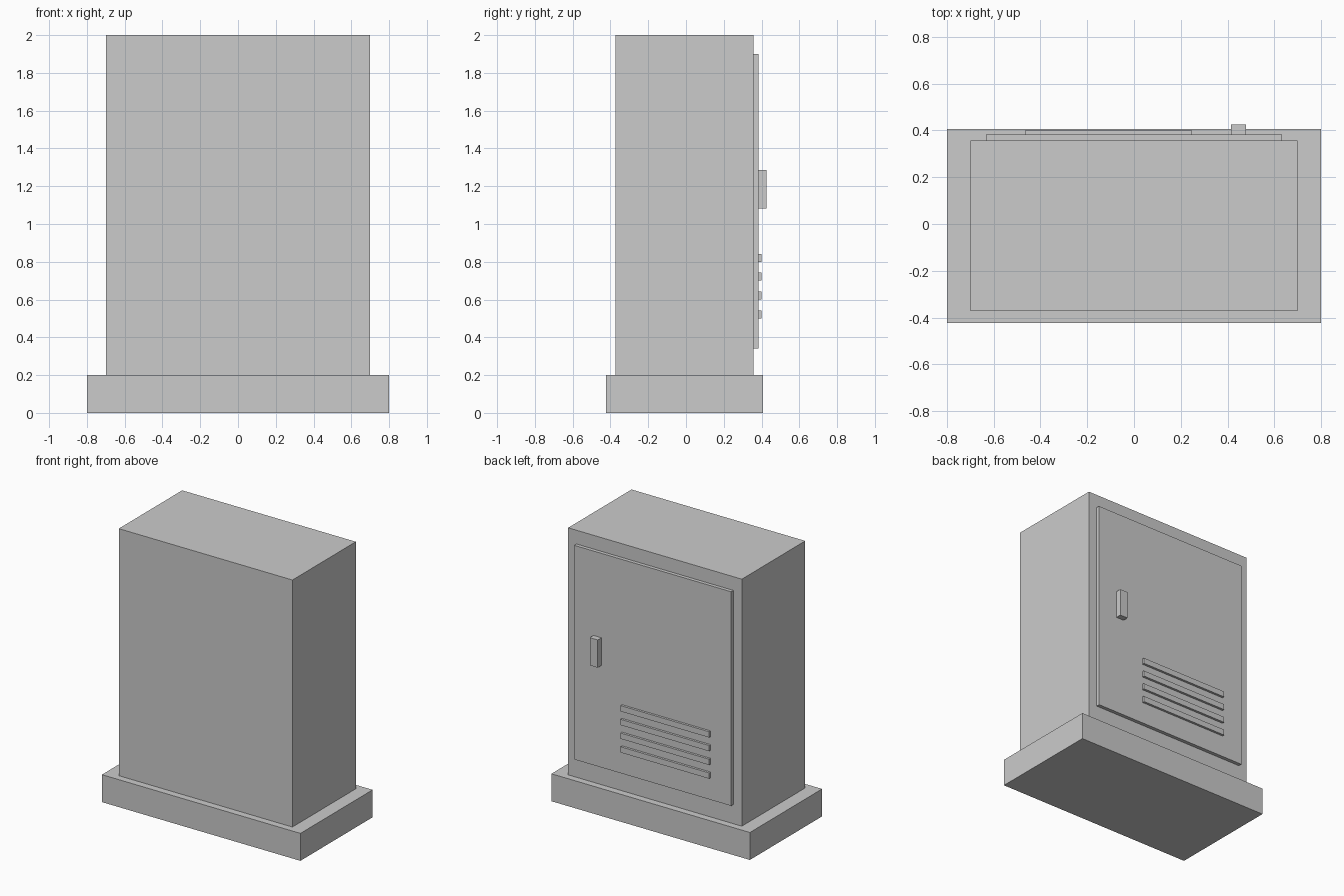
import bpy

if "Cube" in bpy.data.objects:
    bpy.data.objects.remove(bpy.data.objects["Cube"])


def box(name, x, y, z):
    """Box spanning the given (min, max) ranges."""
    centre = [(a + b) / 2 for a, b in (x, y, z)]
    bpy.ops.mesh.primitive_cube_add(size=1, location=centre)
    ob = bpy.context.object
    ob.name = name
    ob.scale = [b - a for a, b in (x, y, z)]
    bpy.ops.object.transform_apply(location=False, rotation=False, scale=True)
    return ob


# Plinth and cabinet body
box("base_plinth", (-0.80, 0.80), (-0.424, 0.407), (0.0, 0.20))
box("cabinet_body", (-0.70, 0.70), (-0.373, 0.357), (0.20, 2.0))

# Door panel on the +y side
DOOR_FACE = 0.383
box("door", (-0.632, 0.632), (0.357, DOOR_FACE), (0.34, 1.90))

# Door handle
box("door_handle", (0.414, 0.478), (DOOR_FACE, 0.425), (1.083, 1.285))

# Vent slats
for i in range(4):
    z = 0.50 + i * 0.10
    box(f"vent_slat_{i + 1}", (-0.466, 0.248), (DOOR_FACE, 0.40), (z, z + 0.042))
